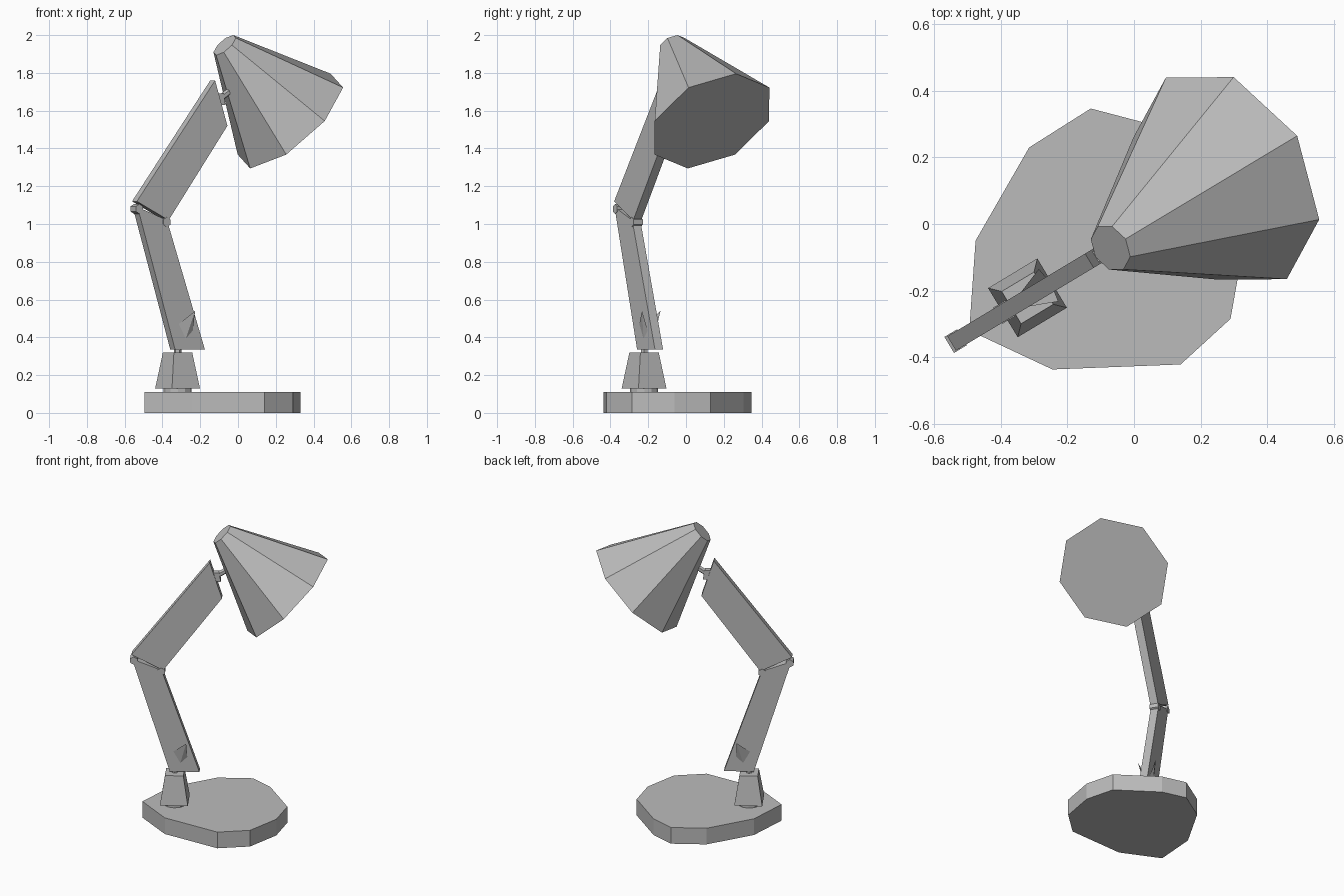
import bpy, bmesh, math
from mathutils import Vector, Matrix

cube = bpy.data.objects.get("Cube")
if cube:
    bpy.data.objects.remove(cube)

grey = bpy.data.materials.new("lamp grey")
grey.use_nodes = True
COLOUR = (0.5, 0.5, 0.5, 1)
grey.diffuse_color = COLOUR
grey.node_tree.nodes["Principled BSDF"].inputs["Base Color"].default_value = COLOUR

# Lamp frame: local x along the arm, local y across it, origin at the mount
TURN = math.radians(31)
FRAME = Matrix.Translation((-0.32, -0.222, 0)) @ Matrix.Rotation(TURN, 4, 'Z')


def finish(name, bm, matrix=FRAME):
    bmesh.ops.recalc_face_normals(bm, faces=bm.faces)
    bm.transform(matrix)
    mesh = bpy.data.meshes.new(name)
    bm.to_mesh(mesh)
    bm.free()
    mesh.materials.append(grey)
    obj = bpy.data.objects.new(name, mesh)
    bpy.context.collection.objects.link(obj)
    return obj


def prism(name, outline, offset, matrix=FRAME):
    """Extrude a closed outline of 3D points by an offset."""
    bm = bmesh.new()
    face = bm.faces.new([bm.verts.new(p) for p in outline])
    new = bmesh.ops.extrude_face_region(bm, geom=[face])["geom"]
    bmesh.ops.translate(bm, vec=offset,
                        verts=[g for g in new if isinstance(g, bmesh.types.BMVert)])
    return finish(name, bm, matrix)


def plate(name, profile, thickness=0.05):
    return prism(name, [(s, -thickness / 2, z) for s, z in profile], (0, thickness, 0))


def frustum(name, start, end, r1, r2, sides, spin=0.0):
    """Closed tapered cylinder between two points of the lamp frame."""
    start, end = Vector(start), Vector(end)
    axis = end - start
    bm = bmesh.new()
    bmesh.ops.create_cone(bm, cap_ends=True, segments=sides, radius1=r1, radius2=r2,
                          depth=axis.length, matrix=Matrix.Rotation(spin, 4, 'Z'))
    place = (Matrix.Translation((start + end) / 2)
             @ axis.to_track_quat('Z', 'Y').to_matrix().to_4x4())
    bm.transform(place)
    return finish(name, bm)


# Irregular low-poly foot
foot = [(-0.13, 0.347), (0.03, 0.305), (0.28, 0.13), (0.33, -0.06), (0.29, -0.285),
        (0.14, -0.422), (-0.245, -0.437), (-0.495, -0.32), (-0.476, -0.05), (-0.315, 0.23)]
prism("base", [(x, y, 0) for x, y in foot], (0, 0, 0.11), Matrix())

# Swivel disc, mount and pin
frustum("swivel_disc", (0, 0, 0.105), (0, 0, 0.135), 0.075, 0.075, 12)
frustum("mount", (0, 0, 0.13), (0, 0, 0.32), 0.122, 0.08, 4, math.pi / 4)
frustum("mount_pin", (0, 0, 0.31), (0, 0, 0.36), 0.02, 0.02, 6)

# Flat arms
plate("lower_arm", [(-0.03, 0.335), (0.154, 0.335), (-0.08, 1.02), (-0.262, 1.09)])
plate("upper_arm", [(-0.266, 1.12), (-0.07, 1.02), (0.293, 1.52), (0.217, 1.76)])

# Spurs on both sides of the lower arm
for side, word in ((1, "left"), (-1, "right")):
    bm = bmesh.new()
    for s, d, z in [(-0.02, 0.02, 0.46), (0.08, 0.02, 0.42), (0.03, 0.02, 0.37),
                    (0.074, 0.057, 0.54)]:
        bm.verts.new((s, d * side, z))
    bmesh.ops.convex_hull(bm, input=bm.verts)
    finish("spur_" + word, bm)

# Small hinge pins at the elbow
for s, z, word in ((-0.252, 1.08, "outer"), (-0.082, 1.01, "inner")):
    frustum("elbow_pin_" + word, (s, -0.028, z), (s, 0.028, z), 0.026, 0.026, 6)

# Neck between arm and shade
plate("neck_block", [(0.235, 1.63), (0.285, 1.63), (0.275, 1.69), (0.235, 1.69)], 0.036)
frustum("neck", (0.255, 0, 1.66), (0.345, 0, 1.72), 0.018, 0.018, 6)

# Eight-sided shade tilted halfway down
frustum("shade", (0.697, 0, 1.545), (0.291, 0, 1.947), 0.353, 0.075, 8)
